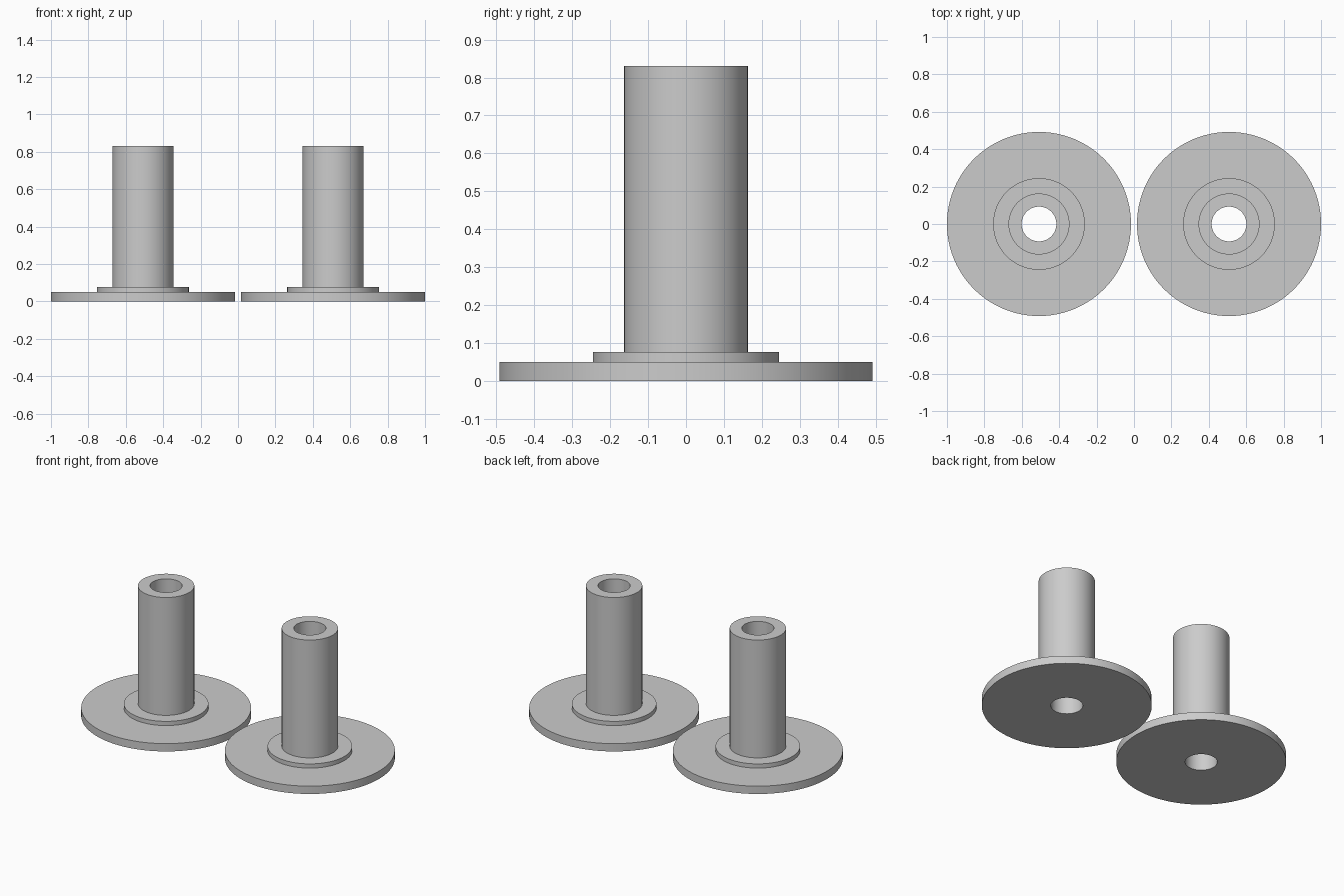
import bpy, bmesh, math

cube = bpy.data.objects.get("Cube")
if cube:
    bpy.data.objects.remove(cube, do_unlink=True)

GREY = (0.6, 0.6, 0.6, 1.0)
SEGMENTS = 96

grey = bpy.data.materials.new("light grey")
grey.use_nodes = True
grey.diffuse_color = GREY
grey.node_tree.nodes["Principled BSDF"].inputs["Base Color"].default_value = GREY

# Closed cross-section (radius, height): bore, base disc, raised collar, tube
BORE, TUBE, COLLAR, DISC = 0.093, 0.163, 0.245, 0.492
DISC_TOP, COLLAR_TOP, TUBE_TOP = 0.05, 0.077, 0.83
PROFILE = [(BORE, 0), (DISC, 0), (DISC, DISC_TOP), (COLLAR, DISC_TOP),
           (COLLAR, COLLAR_TOP), (TUBE, COLLAR_TOP), (TUBE, TUBE_TOP),
           (BORE, TUBE_TOP)]


def flanged_bushing(name, x):
    """Lathe the cross-section around the vertical axis."""
    bm = bmesh.new()
    verts = [bm.verts.new((r, 0, z)) for r, z in PROFILE]
    edges = [bm.edges.new((v, verts[(i + 1) % len(verts)]))
             for i, v in enumerate(verts)]
    bmesh.ops.spin(bm, geom=verts + edges, cent=(0, 0, 0), axis=(0, 0, 1),
                   angle=math.tau, steps=SEGMENTS)
    bmesh.ops.remove_doubles(bm, verts=bm.verts[:], dist=0.0001)
    bmesh.ops.recalc_face_normals(bm, faces=bm.faces[:])
    mesh = bpy.data.meshes.new(name)
    bm.to_mesh(mesh)
    bm.free()
    mesh.materials.append(grey)
    obj = bpy.data.objects.new(name, mesh)
    obj.location.x = x
    bpy.context.collection.objects.link(obj)

    bpy.ops.object.select_all(action='DESELECT')
    obj.select_set(True)
    bpy.context.view_layer.objects.active = obj
    bpy.ops.object.shade_smooth_by_angle(angle=math.radians(30))


# Matching pair side by side
for side, sign in (("left", 1), ("right", -1)):
    flanged_bushing(side + "_flanged_bushing", sign * (1 - DISC))
